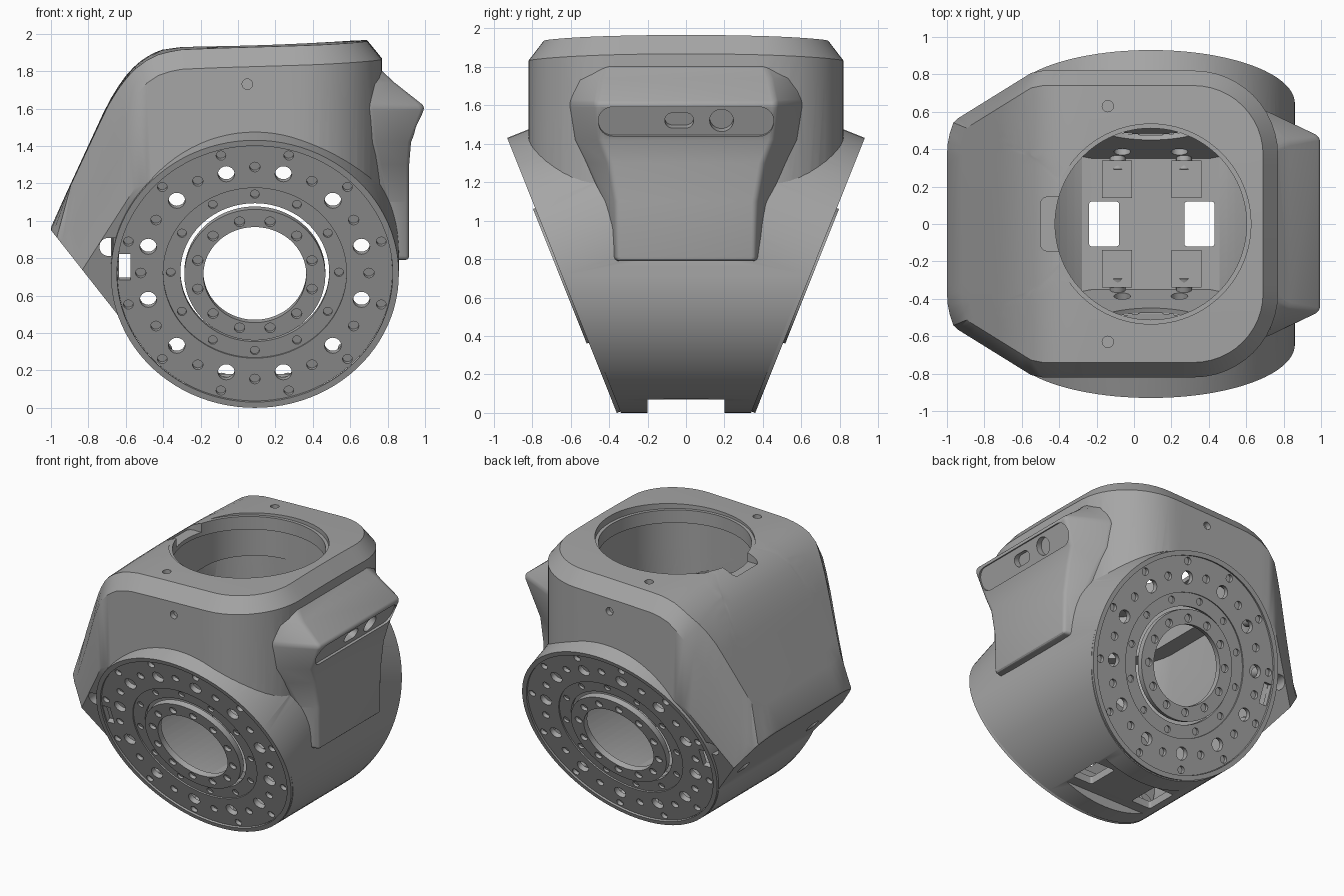
import bpy
import bmesh
from math import sin, cos, pi, radians, atan2, hypot
from mathutils import Matrix, Vector

old = bpy.data.objects.get("Cube")
if old:
    bpy.data.objects.remove(old)

grey = bpy.data.materials.new("machined_grey")
grey.use_nodes = True
COLOUR = (0.38, 0.38, 0.38, 1)
grey.diffuse_color = COLOUR
grey.node_tree.nodes["Principled BSDF"].inputs["Base Color"].default_value = COLOUR

# Frames: profile drawn in local x, y and extruded along local z
ALONG_Z = Matrix.Identity(4)
ALONG_Y = Matrix(((1, 0, 0, 0), (0, 0, 1, 0), (0, 1, 0, 0), (0, 0, 0, 1)))
ALONG_X = Matrix(((0, 0, 1, 0), (1, 0, 0, 0), (0, 1, 0, 0), (0, 0, 0, 1)))
CX, CZ, RAD = 0.09, 0.715, 0.77
TILT = atan2(0.57, 1.43)
FLANGE = Matrix.Translation((CX, -0.645, CZ)) @ Matrix.Rotation(pi / 2 + TILT, 4, 'X')
BOTH = (FLANGE, Matrix.Scale(-1, 4, (0, 1, 0)) @ FLANGE)


def finish(bm, name):
    bmesh.ops.recalc_face_normals(bm, faces=bm.faces)
    mesh = bpy.data.meshes.new(name)
    bm.to_mesh(mesh)
    bm.free()
    mesh.materials.append(grey)
    ob = bpy.data.objects.new(name, mesh)
    bpy.context.collection.objects.link(ob)
    return ob


def solid(name, polys, h0, h1, frame=ALONG_Z):
    """Extrude one or more separate outlines between two heights."""
    bm = bmesh.new()
    for pts in polys:
        low = [bm.verts.new(frame @ Vector((u, v, h0))) for u, v in pts]
        top = [bm.verts.new(frame @ Vector((u, v, h1))) for u, v in pts]
        bm.faces.new(low)
        bm.faces.new(top)
        for i in range(len(pts)):
            bm.faces.new((low[i - 1], low[i], top[i], top[i - 1]))
    return finish(bm, name)


def oval(u, v, ru, rv=None, n=96):
    rv = rv or ru
    return [(u + ru * cos(2 * pi * i / n), v + rv * sin(2 * pi * i / n)) for i in range(n)]


def rect(u, v, hu, hv):
    return [(u - hu, v - hv), (u + hu, v - hv), (u + hu, v + hv), (u - hu, v + hv)]


def rounded(u, v, hu, hv, r, n=8, side=1):
    """Rounded rectangle with extra points along its sides."""
    pts = []
    for q, (sx, sy) in enumerate(((1, 1), (-1, 1), (-1, -1), (1, -1))):
        for i in range(n + 1):
            a = (q + i / n) * pi / 2
            pts.append((u + sx * (hu - r) + r * cos(a), v + sy * (hv - r) + r * sin(a)))
    out = []
    for i, p in enumerate(pts):
        out.append(p)
        nxt = pts[(i + 1) % len(pts)]
        if i % (n + 1) == n:
            for k in range(1, side):
                t = k / side
                out.append((p[0] + (nxt[0] - p[0]) * t, p[1] + (nxt[1] - p[1]) * t))
    return out


def boolean(ob, tool, op='DIFFERENCE'):
    bpy.context.view_layer.update()
    mod = ob.modifiers.new("boolean", 'BOOLEAN')
    mod.operation, mod.object, mod.solver = op, tool, 'EXACT'
    bpy.context.view_layer.objects.active = ob
    bpy.ops.object.modifier_apply(modifier=mod.name)
    bpy.data.objects.remove(tool)


def cut(ob, polys, h0, h1, frame=ALONG_Z):
    boolean(ob, solid("cutter", polys, h0, h1, frame))


def ring_of(radius, r, offset, n=12):
    step = 2 * pi / n
    return [oval(radius * cos((i + offset) * step), radius * sin((i + offset) * step), r, n=16)
            for i in range(n)]


# Upper shell: plan with two cut corners under a crowned roof, with an even chamfer
ROOF = [(-1, 0.97), (-0.7, 1.62), (-0.65, 1.705), (-0.6, 1.775), (-0.55, 1.83), (-0.5, 1.87),
        (-0.45, 1.898), (-0.4, 1.917), (-0.3, 1.934), (-0.1, 1.942), (0.66, 1.965), (0.78, 1.968)]


def profile(x):
    for (x0, z0), (x1, z1) in zip(ROOF, ROOF[1:]):
        if x <= x1:
            return z0 + (z1 - z0) * (x - x0) / (x1 - x0)
    return ROOF[-1][1]


def roof(x, y):
    return profile(x) - 0.035 * y * y


def belly(x, y):
    return max(0.95 - 1.27 * (x + 1), 0.44)


def wall_top(x, y):
    slope = (profile(x + 0.05) - profile(x - 0.05)) / 0.1
    return max(belly(x, y) + 0.015, roof(x, y) - 0.1 * hypot(1, slope))


def plan(d):
    pts = rounded(-0.115, 0, 0.885 - d, 0.82 - d, max(0.45 - d, 0.015), 12, 14)
    limits = [0.82 - d + 0.62 * min(0, x + 0.53) for x, y in pts]
    return [(x, max(-m, min(m, y))) for (x, y), m in zip(pts, limits)]


def upper_shell():
    insets = [0.08 + 0.04 * i for i in range(19)]
    levels = [(d, belly) for d in reversed(insets)] + [(0, belly), (0, wall_top)]
    levels += [(d, roof) for d in insets]
    bm = bmesh.new()
    loops = [[bm.verts.new((x, y, height(x, y))) for x, y in plan(d)] for d, height in levels]
    for a, b in zip(loops, loops[1:]):
        for i in range(len(a)):
            bm.faces.new((a[i - 1], a[i], b[i], b[i - 1]))
    bm.faces.new(loops[0])
    bm.faces.new(loops[-1])
    bmesh.ops.triangulate(bm, faces=bm.faces)
    return finish(bm, "housing")


# Rear sensor box, lofted from level sections: z, face x, face half width, root x, root half width
SECTIONS = [(0.79, 0.915, 0.36, 0.8, 0.385), (1.1, 0.915, 0.365, 0.79, 0.43),
            (1.3, 0.915, 0.4, 0.75, 0.52), (1.42, 0.925, 0.45, 0.72, 0.58),
            (1.61, 1.0, 0.47, 0.7, 0.61), (1.74, 0.835, 0.44, 0.7, 0.57),
            (1.82, 0.75, 0.4, 0.69, 0.47)]


def sensor_box():
    bm = bmesh.new()
    loops = []
    for z, xf, wf, xb, wb in SECTIONS:
        half = [(0.72 - 0.01, 0), (xb, wb), (xf, wf)][1:]
        pts = [(0.65, wb)] + half + [(x, -y) for x, y in reversed(half)] + [(0.65, -wb)]
        loops.append([bm.verts.new((x, y, z)) for x, y in pts])
    for a, b in zip(loops, loops[1:]):
        for i in range(len(a)):
            bm.faces.new((a[i - 1], a[i], b[i], b[i - 1]))
    bm.faces.new(loops[0])
    bm.faces.new(loops[-1])
    ob = finish(bm, "sensor_box")
    bev = ob.modifiers.new("bevel", 'BEVEL')
    bev.width, bev.segments, bev.angle_limit = 0.025, 3, radians(24)
    bpy.context.view_layer.objects.active = ob
    bpy.ops.object.modifier_apply(modifier=bev.name)
    return ob


# Outer form: shell plus barrel, trimmed to the wedge between both flanges
housing = upper_shell()
barrel = solid("barrel", [oval(CX, CZ, RAD, 0.715)], -0.95, 0.95, ALONG_Y)
boolean(housing, barrel, 'UNION')
half = [(0.299, -0.1), (0.976, 1.6), (0.976, 2.2)]
wedge = solid("wedge", [half + [(-y, z) for y, z in reversed(half)]], -1.2, 1.2, ALONG_X)
boolean(housing, wedge, 'INTERSECT')

# Slots beside the flange and in the sloping underside
cut(housing, [rounded(-0.68, 0.86, 0.06, 0.048, 0.045)], -1.2, 1.2, ALONG_Y)
cut(housing, [rounded(-0.75, y, 0.025, 0.05, 0.02) for y in (-0.4, 0.4)], 0.4, 0.72)

for frame in BOTH:
    boolean(housing, solid("collar", [oval(0, 0, RAD)], -0.72, 0, frame), 'UNION')
boolean(housing, sensor_box(), 'UNION')

# Hollow interior with a flat floor, flange pockets, stepped top opening and its notch
bore = [(x, max(z, 0.125)) for x, z in oval(CX, CZ, 0.735, 0.68)]
cut(housing, [bore], -1.2, 1.2, ALONG_Y)
for frame in BOTH:
    cut(housing, [oval(0, 0, 0.737)], -0.056, 0.2, frame)
cut(housing, [rounded(0.04, 0, 0.66, 0.74, 0.4)], 0.7, 1.5)
cut(housing, [rounded(0.1, 0, 0.6, 0.735, 0.4)], 1.4, 1.82)
cut(housing, [oval(CX, 0, 0.512)], 1.7, 2.2)
cut(housing, [oval(CX, 0, 0.535)], 1.915, 2.2)
cut(housing, [rounded(-0.4, 0, 0.1, 0.145, 0.04)], 1.85, 2.2)

# Underside groove with two windows
cut(housing, [rect(CX, 0, 0.8, 0.2)], -0.2, 0.07)
cut(housing, [rounded(x, 0, 0.08, 0.12, 0.015) for x in (-0.16, 0.35)], -0.2, 0.3)

# Screw holes
cut(housing, [oval(-0.14, y, 0.03, n=24) for y in (-0.63, 0.63)], 1.88, 2.2)
for s in (-1, 1):
    cut(housing, [oval(0.05, 1.73, 0.028, n=24)], s * 0.78, s * 0.9, ALONG_Y)

# Sensor window recess with two lens openings
LENS = Matrix.Translation((0.9625, 0, 1.515)) @ Matrix.Rotation(atan2(0.075, 0.19), 4, 'Y') @ ALONG_X
cut(housing, [rounded(0, 0, 0.455, 0.082, 0.075)], -0.016, 0.1, LENS)
cut(housing, [rounded(-0.035, 0, 0.075, 0.042, 0.04), oval(0.185, 0, 0.062, n=32)], -0.06, 0.1, LENS)

# Flange plate with stepped centre and bolt circles, mirrored to the other side
plate = solid("flange_plate", [oval(0, 0, 0.736)], -0.052, -0.014, FLANGE)
cut(plate, [oval(0, 0, 0.49)], -0.024, 0.2, FLANGE)
cut(plate, [oval(0, 0, 0.398)], -0.2, 0.2, FLANGE)
cut(plate, ring_of(0.59, 0.045, 0.5) + [rect(-0.695, 0.035, 0.03, 0.075)], -0.2, 0.2, FLANGE)
cut(plate, ring_of(0.61, 0.028, 0) + ring_of(0.7, 0.026, 0.5) + ring_of(0.45, 0.024, 0),
    -0.04, 0.2, FLANGE)

# Bolt lugs behind the plate
lugs = solid("bolt_lugs", ring_of(0.685, 0.042, 0.5), -0.13, -0.05, FLANGE)

# Rotor ring standing slightly proud of the plate
rotor = solid("rotor_ring", [oval(0, 0, 0.377)], -0.03, 0.012, FLANGE)
cut(rotor, [oval(0, 0, 0.275)], -0.2, 0.2, FLANGE)
cut(rotor, ring_of(0.316, 0.028, 0.5), -0.012, 0.2, FLANGE)

# Mounting pads on the floor
pads = solid("floor_pads", [rect(x, -0.24, 0.08, 0.1) for x in (-0.09, 0.28)], 0.1, 0.18)

for ob in (plate, lugs, rotor, pads):
    mirror = ob.modifiers.new("mirror", 'MIRROR')
    mirror.use_axis = (False, True, False)

# Smooth curved faces, keep machined edges sharp
for ob in (housing, plate, lugs, rotor, pads):
    bpy.ops.object.select_all(action='DESELECT')
    ob.select_set(True)
    bpy.context.view_layer.objects.active = ob
    bpy.ops.object.shade_smooth_by_angle(angle=radians(28))
